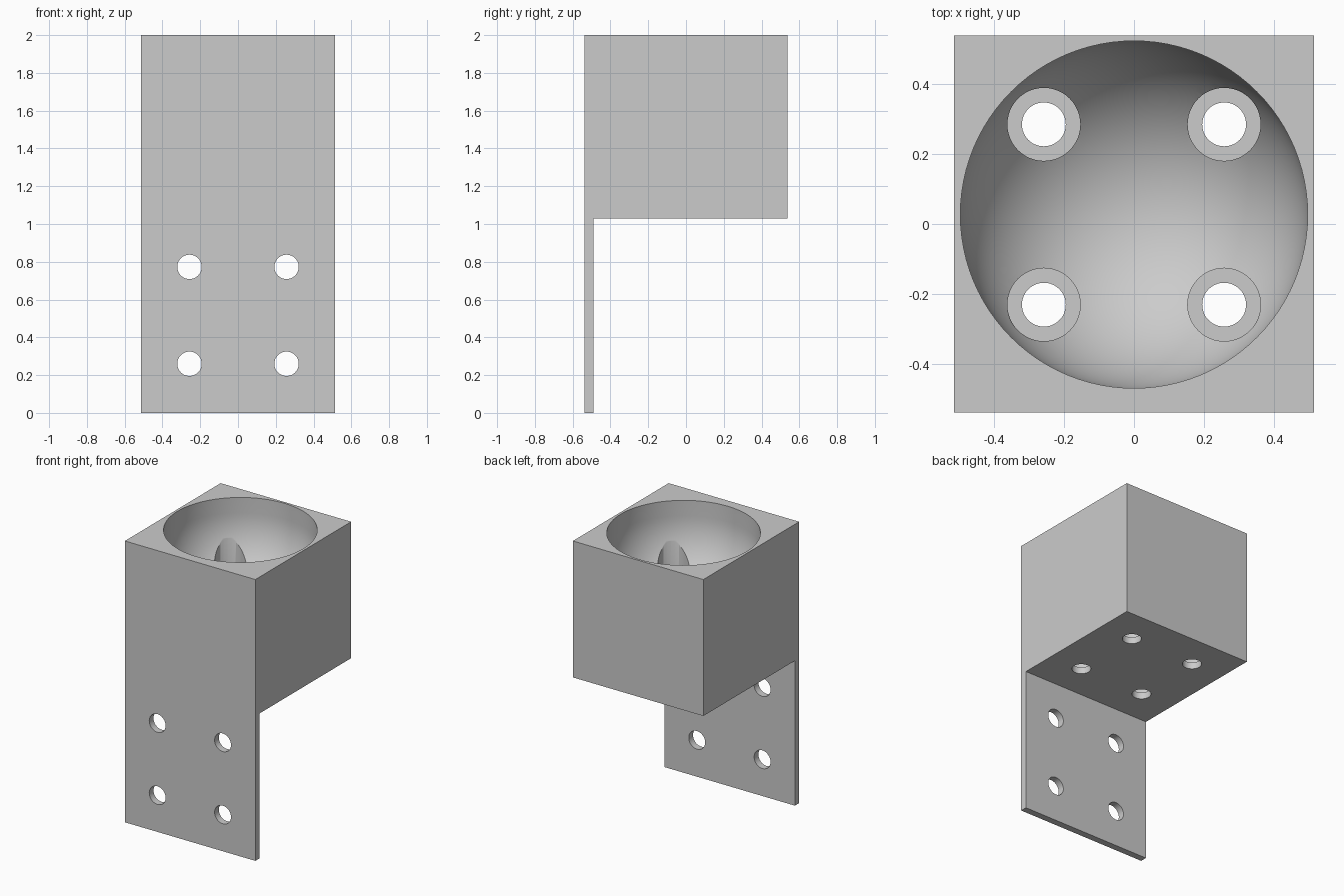
import bpy
import bmesh
from math import pi, cos, sin
from mathutils import Matrix, Vector

cube = bpy.data.objects.get("Cube")
if cube:
    bpy.data.objects.remove(cube, do_unlink=True)

grey = bpy.data.materials.new("plain grey")
grey.use_nodes = True
colour = (0.6, 0.6, 0.6, 1)
grey.diffuse_color = colour
grey.node_tree.nodes["Principled BSDF"].inputs["Base Color"].default_value = colour

HALF_W, HALF_D = 0.513, 0.538
BASE, TOP = 1.03, 2.0
PLATE = 0.048
CUP_Y, CUP_R, CUP_Z = 0.027, 0.495, 1.89
PITCH = 0.257


def finish(name, bm):
    bmesh.ops.recalc_face_normals(bm, faces=bm.faces)
    mesh = bpy.data.meshes.new(name)
    bm.to_mesh(mesh)
    bm.free()
    mesh.materials.append(grey)
    obj = bpy.data.objects.new(name, mesh)
    bpy.context.collection.objects.link(obj)
    return obj


def rod(name, start, end, radius):
    """Cylinder between two points."""
    start, end = Vector(start), Vector(end)
    axis = end - start
    bm = bmesh.new()
    turn = axis.to_track_quat("Z", "Y").to_matrix().to_4x4()
    bmesh.ops.create_cone(bm, cap_ends=True, segments=48, radius1=radius,
                          radius2=radius, depth=axis.length,
                          matrix=Matrix.Translation((start + end) / 2) @ turn)
    return finish(name, bm)


def cut(target, cutter):
    cutter.hide_render = True
    mod = target.modifiers.new(cutter.name, "BOOLEAN")
    mod.operation = "DIFFERENCE"
    mod.solver = "EXACT"
    mod.object = cutter
    bpy.context.view_layer.objects.active = target
    bpy.ops.object.modifier_apply(modifier=mod.name)
    bpy.data.objects.remove(cutter, do_unlink=True)


# Block and mounting plate, one L-shaped side profile extruded across x
bm = bmesh.new()
profile = [(-HALF_D, 0), (PLATE - HALF_D, 0), (PLATE - HALF_D, BASE),
           (HALF_D, BASE), (HALF_D, TOP), (-HALF_D, TOP)]
face = bm.faces.new([bm.verts.new((-HALF_W, y, z)) for y, z in profile])
side = bmesh.ops.extrude_face_region(bm, geom=[face])["geom"]
bmesh.ops.translate(bm, vec=(2 * HALF_W, 0, 0),
                    verts=[v for v in side if isinstance(v, bmesh.types.BMVert)])
holder = finish("ball_cup_bracket", bm)

# Round-bottomed cup: straight wall above a hemisphere, spun about z
bm = bmesh.new()
STEPS = 24
arc = [(CUP_R * sin(i * pi / 2 / STEPS), CUP_Z - CUP_R * cos(i * pi / 2 / STEPS))
       for i in range(STEPS + 1)]
outline = arc + [(CUP_R, TOP + 0.1), (0, TOP + 0.1)]
verts = [bm.verts.new((r, CUP_Y, z)) for r, z in outline]
edges = [bm.edges.new(pair) for pair in zip(verts, verts[1:])]
bmesh.ops.spin(bm, geom=verts + edges, cent=(0, CUP_Y, 0), axis=(0, 0, 1),
               angle=2 * pi, steps=96, use_duplicate=False)
bmesh.ops.remove_doubles(bm, verts=bm.verts, dist=0.0001)
cut(holder, finish("cup_cutter", bm))

# Screw holes: counterbored through the cup floor, plain through the plate
for x in (-PITCH, PITCH):
    for y in (CUP_Y - PITCH, CUP_Y + PITCH):
        cut(holder, rod("counterbore", (x, y, BASE + PLATE), (x, y, CUP_Z), 0.104))
        cut(holder, rod("floor_hole", (x, y, BASE - 0.1), (x, y, CUP_Z), 0.0625))
    for z in (0.26, 0.773):
        cut(holder, rod("plate_hole", (x, -0.7, z), (x, -0.4, z), 0.0645))

# Smooth the round surfaces, keep hard edges
bpy.ops.object.select_all(action="DESELECT")
holder.select_set(True)
bpy.context.view_layer.objects.active = holder
bpy.ops.object.shade_smooth_by_angle(angle=pi / 6)
